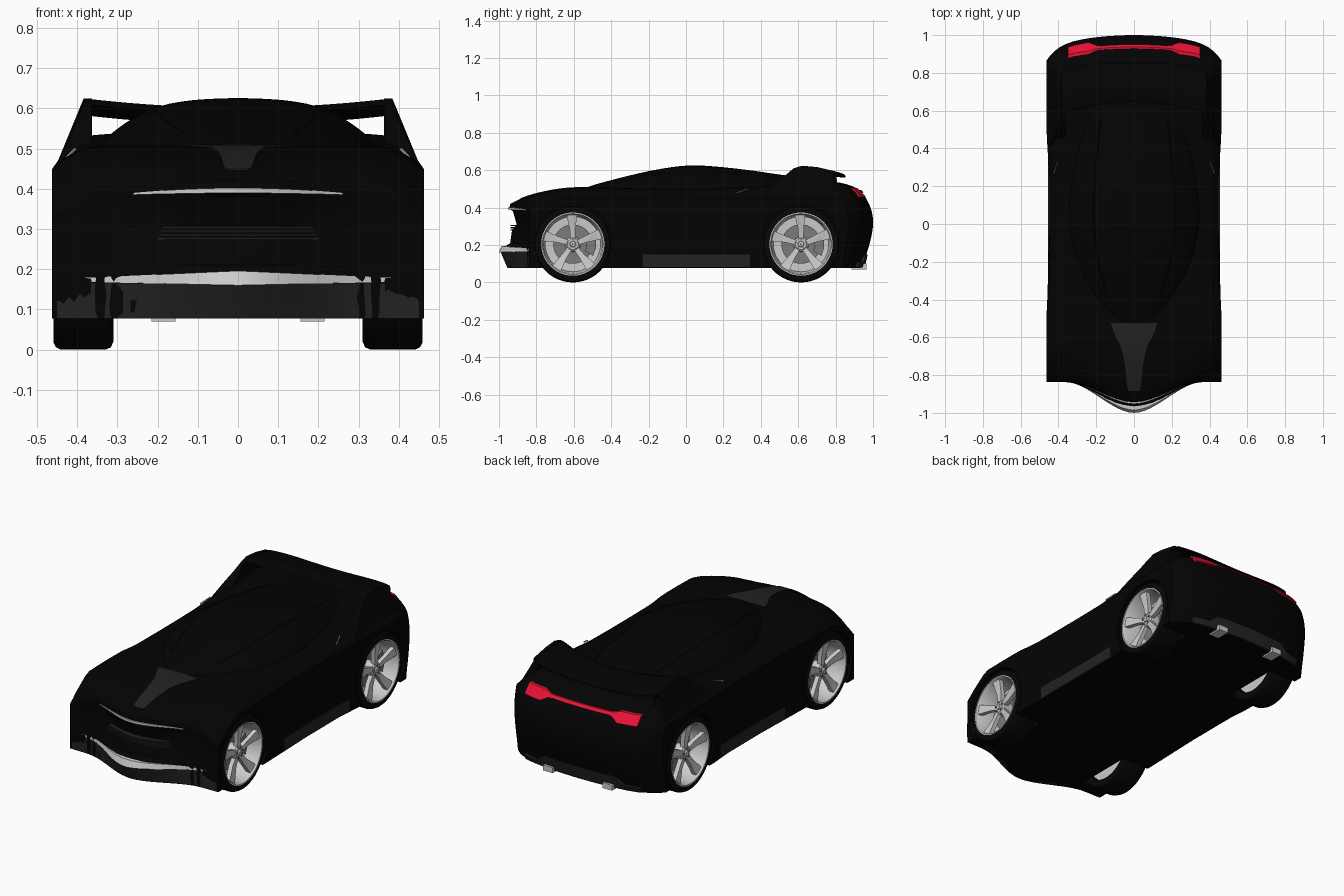
import bpy, bmesh, math
from mathutils import Vector

if "Cube" in bpy.data.objects:
    bpy.data.objects.remove(bpy.data.objects["Cube"])


def material(name, r, g, b):
    m = bpy.data.materials.new(name)
    m.diffuse_color = (r, g, b, 1)
    m.use_nodes = True
    m.node_tree.nodes["Principled BSDF"].inputs["Base Color"].default_value = m.diffuse_color
    return m


BLACK = material("black_paint", .001, .001, .001)
RUBBER = material("rubber", .002, .002, .002)
TRIM = material("dark_trim", .016, .016, .016)
RED = material("red_lens", .8, .006, .035)
SILVER = material("silver", .55, .55, .55)
STEEL = material("brake_steel", .2, .2, .2)


def smooth(pts, n=4):
    """Catmull-Rom through tuples of any size."""
    out, P = [], [Vector(p) for p in pts]
    for i in range(len(P) - 1):
        a, b, c, d = P[max(i - 1, 0)], P[i], P[i + 1], P[min(i + 2, len(P) - 1)]
        for k in range(n):
            t = k / n
            out.append(tuple(.5 * (2 * b + (c - a) * t + (2 * a - 5 * b + 4 * c - d) * t * t
                                   + (3 * b - a - 3 * c + d) * t ** 3)))
    return out + [tuple(P[-1])]


def lerp(table, k):
    for (a, u), (b, v) in zip(table, table[1:]):
        if a <= k <= b:
            return u + (v - u) * (k - a) / max(b - a, 1e-9)
    return table[-1][1]


def clamp(v):
    return max(0, min(1, v))


def finish(ob, angle=35):
    bpy.ops.object.select_all(action='DESELECT')
    ob.select_set(True)
    bpy.context.view_layer.objects.active = ob
    bpy.ops.object.shade_smooth_by_angle(angle=math.radians(angle))


def loft(name, rings, mat, mirror=False, wrap=False, angle=35):
    """Skin closed rings of points, capping both ends unless wrapped."""
    bm = bmesh.new()
    V = [[bm.verts.new(p) for p in r] for r in rings]
    n = len(V[0])
    for a, b in zip(V, V[1:] + (V[:1] if wrap else [])):
        for i in range(n):
            bm.faces.new((a[i], a[(i + 1) % n], b[(i + 1) % n], b[i]))
    if not wrap:
        caps = [bm.faces.new(V[0]), bm.faces.new(V[-1])]
        bmesh.ops.triangulate(bm, faces=caps)
    bmesh.ops.recalc_face_normals(bm, faces=bm.faces[:])
    me = bpy.data.meshes.new(name)
    bm.to_mesh(me)
    bm.free()
    me.materials.append(mat)
    ob = bpy.data.objects.new(name, me)
    bpy.context.collection.objects.link(ob)
    if mirror:
        ob.modifiers.new("mirror", 'MIRROR').use_mirror_merge = False
    finish(ob, angle)
    return ob


def bend(x, y):
    """Sweep nose and tail back towards the sides, as seen from above."""
    k, u = abs(x) / .46, clamp(abs(x) / .36)
    nose = .155 * u * u * (3 - 2 * u) + .01 * k
    return y + nose * clamp((-.8 - y) / .2) ** 1.25 - (.06 * k * k + .07 * k ** 8) * clamp((y - .7) / .3)


def span(n=32):
    return [-1 + 2 * i / n for i in range(n + 1)]


def strip(name, half, top, bottom, mat, depth=.02):
    """Band across the nose (depth > 0) or tail (depth < 0); top/bottom map |x| to (y, z)."""
    rings = []
    for t in span():
        x = t * half
        (y1, z1), (y2, z2) = top(abs(x)), bottom(abs(x))
        rings.append([(x, bend(x, y1), z1), (x, bend(x, y2), z2),
                      (x, bend(x, y2) + depth, z2), (x, bend(x, y1) + depth, z1)])
    return loft(name, rings, mat)


def box(name, x, y, z, mat, mirror=True):
    loft(name, [[(a, y[0], z[0]), (a, y[1], z[0]), (a, y[1], z[1]), (a, y[0], z[1])] for a in x], mat, mirror)


# Main body, left half: side profile repeated across x, with rounded shoulders
hood = smooth([(-.94, .42), (-.85, .46), (-.7, .495), (-.55, .507), (-.35, .505), (0, .5), (.4, .515),
               (.65, .535), (.82, .535)])
tail = smooth([(.82, .535), (.9, .51), (.95, .47), (.99, .39), (1, .31), (.985, .22), (.955, .12)])
floor = [(y, .078) for y in (.945, .85, .4, .25, 0, -.25, -.4, -.8, -.95)]
fascia = [(-.98, .16), (-.98, .185), (-.94, .21), (-.93, .28), (-.905, .31), (-.925, .38), (-.945, .395)]
profile = hood + tail[1:] + floor + fascia
rings = []
for t in (-1, -.96, -.91, -.85, -.78, -.7, -.6, -.5, -.4, -.3, -.2, -.1, 0):
    ring = []
    for y, z in profile:
        door = clamp((y + .42) / .1) * clamp((.45 - y) / .2)
        front = clamp((-.68 - y) / .16)
        x = t * (.462 - .015 * door)
        start = .7 - .3 * front
        edge = .445 - .12 * front
        z -= max(0, z - edge) * clamp((-t - start) / (1 - start)) ** 2.5 * .95
        ring.append((x, bend(x, y), z))
    rings.append(ring)
body = loft("body", rings, BLACK)

# Wheel arches cut from the half body, which is then mirrored
WHEELS = {"front": -.605, "rear": .615}
for wy in WHEELS.values():
    arc = [(math.cos(a * math.pi / 32) * .213, math.sin(a * math.pi / 32) * .213) for a in range(64)]
    cutter = loft("arch_cutter", [[(x, wy + c, .206 + d) for c, d in arc] for x in (-.29, -.52)], BLACK)
    cutter.hide_render = True
    mod = body.modifiers.new("arch", 'BOOLEAN')
    mod.operation, mod.solver, mod.object = 'DIFFERENCE', 'EXACT', cutter
    bpy.context.view_layer.objects.active = body
    bpy.ops.object.modifier_apply(modifier=mod.name)
    bpy.data.objects.remove(cutter)
bm = bmesh.new()
bm.from_mesh(body.data)
inner = [f for f in bm.faces if all(abs(v.co.x) < 1e-4 for v in f.verts)]
bmesh.ops.delete(bm, geom=inner, context='FACES')
bm.to_mesh(body.data)
bm.free()
body.modifiers.new("mirror", 'MIRROR')
finish(body)

# Cabin: teardrop glasshouse from cross-sections (y, half width, roof height)
cabin = smooth([(-.54, .06, .505), (-.48, .16, .525), (-.38, .235, .552), (-.2, .32, .595), (-.03, .355, .622),
                (.1, .36, .624), (.3, .34, .605), (.5, .31, .577), (.7, .27, .55), (.82, .2, .53)])
shape = smooth([(0, 1), (.3, .97), (.55, .87), (.75, .66), (.92, .36), (1, 0)], 3)
half = [(-a, b) for a, b in shape[:0:-1]] + shape
loft("cabin", [[(a * w, y, .46 + (zt - .46) * b) for a, b in half] for y, w, zt in cabin], BLACK)


def on_cabin(k, y, w, zt):
    return Vector((k * w, y, .46 + (zt - .46) * lerp(shape, k)))


# Roof rails along the edge of the roof panel
loft("roof_rail", [[on_cabin(.6, *c) + Vector((d, 0, e)) for d, e in
                    ((-.012, 0), (0, .005), (.012, -.004), (0, -.012))] for c in cabin[8:30]], BLACK, True)

# Tapered centre panel on the hood
panel = smooth([(-.885, .02), (-.87, .035), (-.75, .048), (-.65, .07), (-.58, .105), (-.525, .122)])
loft("hood_panel", [[(s * w, bend(s * w, y), lerp(hood, y) + d)
                     for s, d in ((-1, .004), (1, .004), (1, -.02), (-1, -.02))] for y, w in panel], TRIM)

# Nose: bright splitter blade, lower lip, hood edge and grille slats
strip("splitter_blade", .45, lambda x: (-.985, .196 - .045 * x), lambda x: (-1, .16 + .022 * x), SILVER)
strip("lower_lip", .45, lambda x: (-.992, .165), lambda x: (-.955, .078), TRIM, .03)
strip("hood_edge", .26, lambda x: (-.952, .402 - .18 * x * x),
      lambda x: (-.952, .39 - .03 * x * x - .01 * x), SILVER, .015)
for i in range(4):
    z = .274 + i * .009
    strip("grille_slat", .2 - i * .004, lambda x: (-.938, z + .005), lambda x: (-.938, z), TRIM, .03)

# Tail: light bar swelling at its ends, and the lower diffuser
tail_y = sorted((z, y) for y, z in tail)


def lamp(x, lo, hi):
    z = lo + (hi - lo) * clamp((x - .19) / .05)
    return lerp(tail_y, z) + .009 + .008 * clamp((x - .19) / .05), z


strip("tail_light", .35, lambda x: lamp(x, .493, .504), lambda x: lamp(x, .48, .456), RED, -.035)
strip("diffuser", .36, lambda x: (.972, .15 - .04 * clamp((x - .22) / .05)), lambda x: (.955, .079), TRIM, -.03)
box("exhaust", (.155, .215), (.885, .965), (.07, .1), SILVER)

# Side sills and intake trims
box("sill", (.40, .454), (-.39, .4), (.083, .15), TRIM)
loft("intake_trim", [[(x + d, y, z + e) for d, e in ((0, 0), (.005, 0), (.005, .005), (0, .005))]
                     for x, y, z in ((.422, .27, .477), (.402, .33, .497))], SILVER, True)

# Rear wing and the flying posts that carry it
rings = []
for t in span(20):
    k = t * t
    f, zt, r = .655 - .06 * k, .602 + .022 * k, .853 - .04 * k * k
    rings.append([(t * .375, y, z) for y, z in (
        (f - .01, zt - .014), (f + .025, zt), (f + .09, zt - .006), (r, zt - .034),
        (r, zt - .042), (f + .1, zt - .034), (f + .02, zt - .03))])
loft("rear_wing", rings, BLACK)
side = [(.40, .45), (.47, .52), (.53, .572), (.575, .61), (.62, .624), (.7, .617), (.8, .594), (.785, .568),
        (.80, .51), (.82, .45)]
loft("wing_post", [[(max(.458 - (z - .445) * .47 - .012, .372) + .012 if o else .363, y, z) for y, z in side]
                   for o in (1, 0)], BLACK, True, angle=25)


# Wheels
def lathe(name, wy, prof, mat, n=48):
    loft(name, [[(x, wy + r * math.cos(a), .205 + r * math.sin(a)) for x, r in prof]
                for a in (2 * math.pi * i / n for i in range(n))], mat, True, True)


for tag, wy in WHEELS.items():
    lathe(tag + "_tire", wy, [(.312, .16), (.31, .185), (.316, .199), (.33, .205), (.44, .205), (.453, .199),
                              (.459, .186), (.457, .166), (.44, .16)], RUBBER)
    lathe(tag + "_rim", wy, [(.459, .169), (.459, .163), (.45, .157), (.35, .148), (.345, .002), (.335, .002),
                             (.335, .155), (.44, .166)], SILVER)
    lathe(tag + "_brake_disc", wy, [(.36, .03), (.36, .105), (.375, .105), (.375, .03)], STEEL)
    lathe(tag + "_hub", wy, [(.36, .002), (.36, .042), (.425, .04), (.433, .03), (.433, .017), (.44, .014),
                             (.44, .002)], SILVER, 24)
    for i in range(5):
        a = math.radians(90 + 72 * i)

        def polar(x, r, b, a=a, wy=wy):
            return (x, wy + r * math.cos(a) - b * math.sin(a), .205 + r * math.sin(a) + b * math.cos(a))
        blade = [(.43, .025, .013), (.435, .08, .017), (.45, .158, .034), (.45, .161, -.022), (.432, .08, -.015),
                 (.43, .025, -.013)]
        loft(tag + "_spoke", [[polar(x - d, r, b) for x, r, b in blade] for d in (0, .025)], SILVER, True)
        loft(tag + "_bolt", [[polar(x, .026 + .005 * math.cos(q), .005 * math.sin(q))
                              for q in (j * math.pi / 3 for j in range(6))] for x in (.42, .438)], STEEL, True)
    caliper = [(math.radians(q), r) for r, qs in ((.075, (-30, -10, 10, 30)), (.125, (30, 10, -10, -30))) for q in qs]
    loft(tag + "_caliper", [[(x, wy + r * math.cos(q), .205 + r * math.sin(q)) for q, r in caliper]
                            for x in (.352, .395)], STEEL, True)
